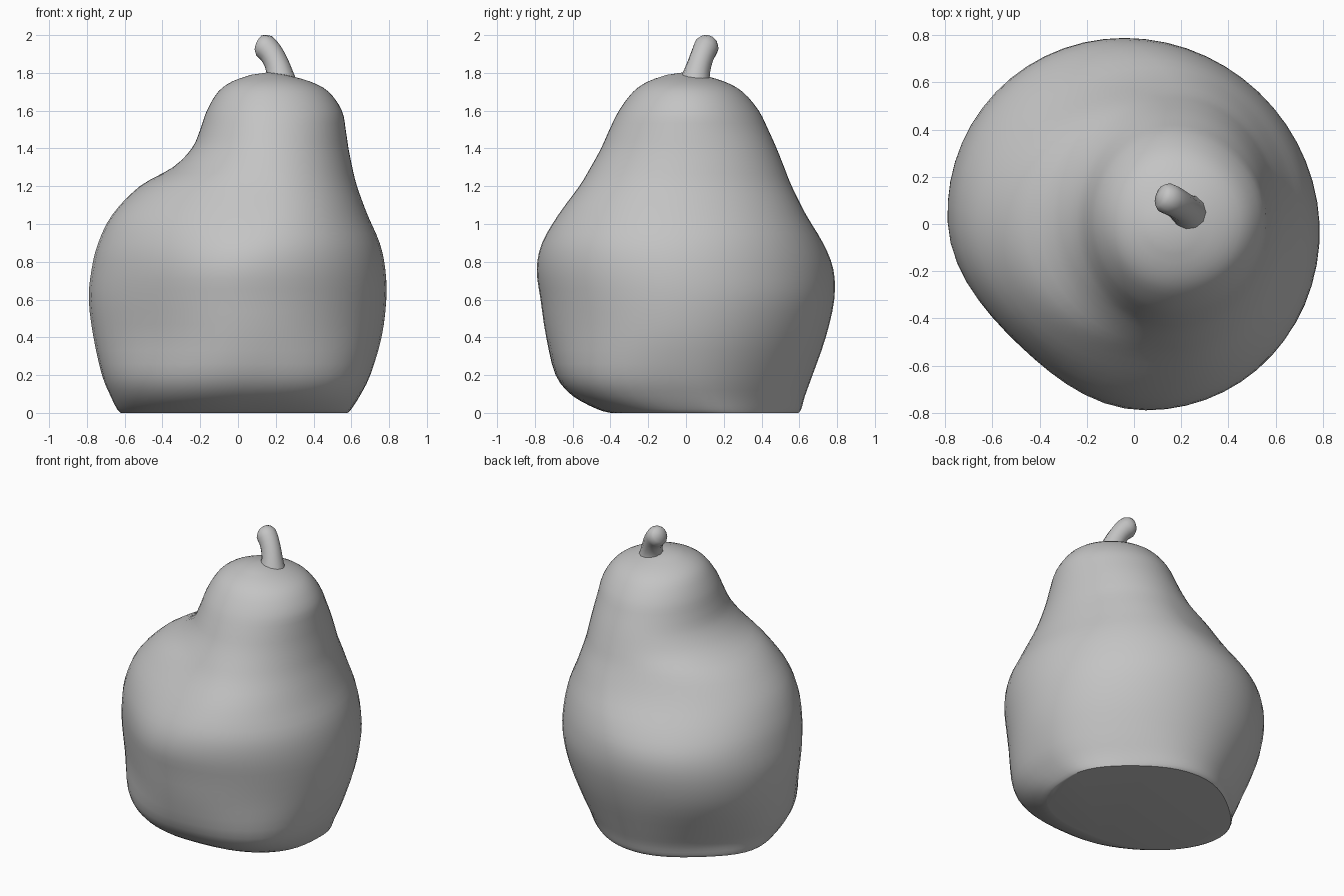
import bpy, bmesh, math
from mathutils import Vector

if "Cube" in bpy.data.objects:
    bpy.data.objects.remove(bpy.data.objects["Cube"])

grey = bpy.data.materials.new("pear grey")
grey.diffuse_color = (0.55, 0.55, 0.55, 1)
grey.use_nodes = True
grey.node_tree.nodes["Principled BSDF"].inputs["Base Color"].default_value = grey.diffuse_color


def catmull(rows, steps):
    """Smooth list of number rows passing through every given row."""
    out = []
    for i in range(len(rows) - 1):
        p = [rows[max(0, min(len(rows) - 1, i + k))] for k in (-1, 0, 1, 2)]
        for s in range(steps):
            t = s / steps
            out.append([0.5 * (2 * b + (c - a) * t + (2 * a - 5 * b + 4 * c - d) * t * t
                               + (3 * b - a - 3 * c + d) * t ** 3)
                        for a, b, c, d in zip(*p)])
    return out + [list(rows[-1])]


def ramp(lo, hi, z):
    t = max(0, min(1, (z - lo) / (hi - lo)))
    return t * t * (3 - 2 * t)


def loft(name, rings, bottom=None, top=None, angle=40):
    """Skin closed rings of points and close both ends with fans."""
    bm = bmesh.new()
    vs = [[bm.verts.new(p) for p in ring] for ring in rings]
    n = len(vs[0])
    for a, b in zip(vs, vs[1:]):
        for i in range(n):
            j = (i + 1) % n
            bm.faces.new((a[i], a[j], b[j], b[i]))
    for ring, tip in ((vs[0], bottom), (vs[-1], top)):
        if tip is None:
            bm.faces.new(ring)
        else:
            c = bm.verts.new(tip)
            for i in range(n):
                bm.faces.new((ring[i], ring[(i + 1) % n], c))
    bmesh.ops.recalc_face_normals(bm, faces=bm.faces)
    me = bpy.data.meshes.new(name)
    bm.to_mesh(me)
    bm.free()
    me.materials.append(grey)
    ob = bpy.data.objects.new(name, me)
    bpy.context.collection.objects.link(ob)
    bpy.ops.object.select_all(action='DESELECT')
    ob.select_set(True)
    bpy.context.view_layer.objects.active = ob
    bpy.ops.object.shade_smooth_by_angle(angle=math.radians(angle))
    return ob


# Pear body: height, left, right, front, back, front-left and back-right
# flattening, sideways lean of the outline
profile = [
    (0.00, -0.62, 0.58, -0.40, 0.595, 0.02, 0.07, 0.00),
    (0.02, -0.64, 0.60, -0.47, 0.610, 0.02, 0.07, 0.00),
    (0.09, -0.675, 0.645, -0.60, 0.630, 0.02, 0.05, 0.01),
    (0.20, -0.72, 0.70, -0.69, 0.670, 0.03, 0.03, 0.03),
    (0.40, -0.765, 0.76, -0.74, 0.740, 0.07, 0.01, 0.05),
    (0.60, -0.79, 0.785, -0.77, 0.785, 0.075, 0.00, 0.05),
    (0.76, -0.775, 0.78, -0.79, 0.78, 0.07, 0.00, 0.05),
    (0.90, -0.74, 0.75, -0.762, 0.725, 0.05, 0.00, 0.04),
    (1.05, -0.665, 0.685, -0.675, 0.635, 0.02, 0.00, 0.02),
    (1.20, -0.52, 0.63, -0.565, 0.56, 0.00, 0.00, 0.01),
    (1.30, -0.345, 0.605, -0.505, 0.52, 0.00, 0.00, 0.00),
    (1.40, -0.245, 0.585, -0.45, 0.48, 0.00, 0.00, 0.00),
    (1.50, -0.20, 0.57, -0.405, 0.435, 0.00, 0.01, 0.00),
    (1.60, -0.165, 0.55, -0.355, 0.385, 0.00, 0.02, 0.00),
    (1.70, -0.105, 0.48, -0.28, 0.30, 0.00, 0.01, 0.00),
    (1.755, -0.03, 0.38, -0.20, 0.20, 0.00, 0.00, 0.00),
    (1.79, 0.07, 0.25, -0.10, 0.08, 0.00, 0.00, 0.00),
]
SIDES = 56
rings = []
for z, x0, x1, y0, y1, flat_fl, flat_br, lean in catmull(profile, 3):
    # The core axis follows the neck, so the shoulder bulges to one side only
    mid = (x0 + x1) / 2
    cx = mid + (0.17 - mid) * ramp(0.7, 1.15, z)
    cy, ry = (y0 + y1) / 2, (y1 - y0) / 2
    low = 1 - ramp(0.0, 0.5, z)
    ring = []
    for i in range(SIDES):
        a = 2 * math.pi * i / SIDES
        c, s = math.cos(a), math.sin(a)
        if s < 0:
            flat = flat_fl if c < 0 else -0.11 * low
        else:
            flat = 0.08 * low if c < 0 else flat_br
        k = 1 - flat * math.sin(2 * a) ** 2
        rx = x1 - cx if c > 0 else cx - x0
        ring.append((cx + k * rx * c - lean * ry * s, cy + k * ry * s, z))
    rings.append(ring)
loft("pear_body", rings, None, (0.16, -0.01, 1.803))

# Bent stem: x, y, z, radius
path = [
    (0.23, 0.045, 1.73, 0.09),
    (0.222, 0.055, 1.79, 0.072),
    (0.204, 0.072, 1.85, 0.064),
    (0.174, 0.092, 1.905, 0.064),
    (0.138, 0.110, 1.942, 0.066),
    (0.112, 0.120, 1.957, 0.047),
]
pts = catmull(path, 2)
stem = []
for i, p in enumerate(pts):
    t = Vector(pts[min(i + 1, len(pts) - 1)][:3]) - Vector(pts[max(i - 1, 0)][:3])
    t.normalize()
    u = Vector((0, 1, 0)).cross(t).normalized()
    v = t.cross(u)
    stem.append([Vector(p[:3]) + p[3] * (u * math.cos(a) + v * math.sin(a))
                 for a in (2 * math.pi * k / 12 for k in range(12))])
loft("stem", stem, None, (0.102, 0.124, 1.964), 50)
